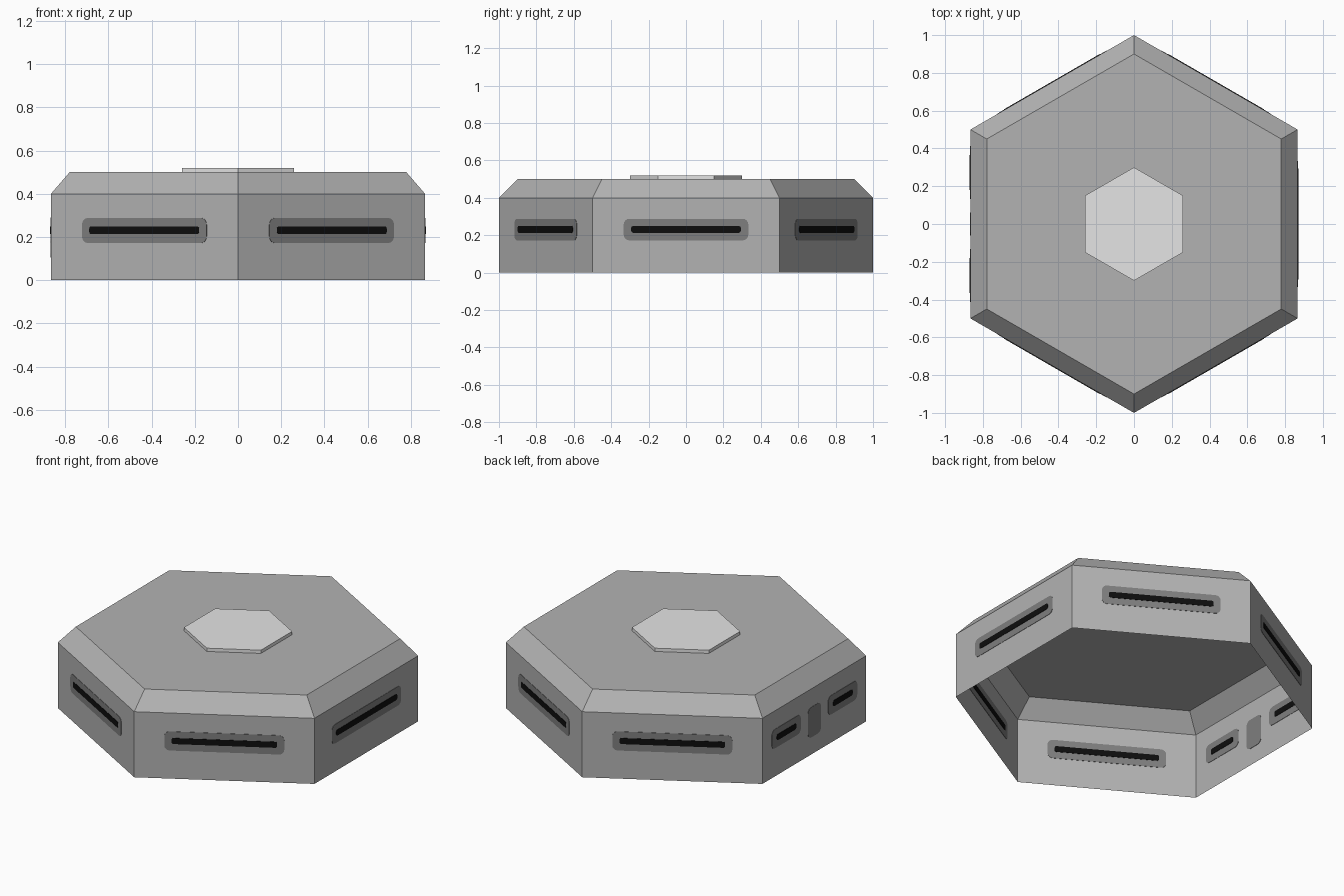
import bpy, bmesh, math
from mathutils import Vector

if "Cube" in bpy.data.objects:
    bpy.data.objects.remove(bpy.data.objects["Cube"])


def material(name, value):
    m = bpy.data.materials.new(name)
    m.diffuse_color = (value, value, value, 1.0)
    m.use_nodes = True
    m.node_tree.nodes["Principled BSDF"].inputs["Base Color"].default_value = m.diffuse_color
    return m


HULL = material("hull grey", 0.45)
CAP = material("light grey", 0.78)
PANEL = material("dark grey", 0.21)
SLOT = material("black", 0.004)


def finish(name, bm, mat):
    me = bpy.data.meshes.new(name)
    bm.to_mesh(me)
    bm.free()
    me.materials.append(mat)
    ob = bpy.data.objects.new(name, me)
    bpy.context.collection.objects.link(ob)
    return ob


def hex_shell(name, rings, mat):
    """Stack of (radius, z) hexagons, closed on top and open below."""
    bm = bmesh.new()
    loops = []
    for r, z in rings:
        angles = [math.radians(30 + 60 * k) for k in range(6)]
        loops.append([bm.verts.new((r * math.cos(a), r * math.sin(a), z)) for a in angles])
    for low, high in zip(loops, loops[1:]):
        for i in range(6):
            j = (i + 1) % 6
            bm.faces.new((low[i], low[j], high[j], high[i]))
    bm.faces.new(loops[-1])
    return finish(name, bm, mat)


def wall_plate(name, angle, u, z, half_w, half_h, radius, depth, mat):
    """Thin rounded plate straddling a wall, so it shows inside and outside."""
    n = Vector((math.cos(angle), math.sin(angle), 0))
    t = Vector((-n.y, n.x, 0))
    outline = []
    for q, (sx, sy) in enumerate(((1, 1), (-1, 1), (-1, -1), (1, -1))):
        for s in range(5):
            a = math.radians(90 * q + 22.5 * s)
            outline.append((u + sx * (half_w - radius) + radius * math.cos(a),
                            z + sy * (half_h - radius) + radius * math.sin(a)))
    bm = bmesh.new()
    apothem = math.cos(math.radians(30))
    back, front = [
        [bm.verts.new(n * (apothem + w) + t * x + Vector((0, 0, y))) for x, y in outline]
        for w in (-depth, depth)]
    bm.faces.new(front)
    bm.faces.new(back[::-1])
    for i in range(len(outline)):
        j = (i + 1) % len(outline)
        bm.faces.new((back[i], back[j], front[j], front[i]))
    return finish(name, bm, mat)


def window(name, angle, u, panel_half, slot_half):
    wall_plate(name + "_panel", angle, u, 0.23, panel_half, 0.058, 0.03, 0.002, PANEL)
    wall_plate(name + "_slot", angle, u, 0.231, slot_half, 0.018, 0.01, 0.004, SLOT)


# Hollow body with sloped rim, and the raised roof hexagon
hex_shell("body", [(1.0, 0.0), (1.0, 0.4), (0.9, 0.5)], HULL)
hex_shell("roof_cap", [(0.3, 0.5), (0.3, 0.52)], CAP)

# One long window per wall; the left wall has a door between two short ones
for k in range(6):
    a = math.radians(60 * k)
    if k == 3:
        for side, label in ((-1, "back"), (1, "front")):
            window("short_window_" + label, a, side * 0.272, 0.14, 0.093)
        wall_plate("door", a, 0.0, 0.197, 0.062, 0.092, 0.03, 0.002, PANEL)
    else:
        window("long_window_%d" % k, a, 0.0, 0.333, 0.293)
